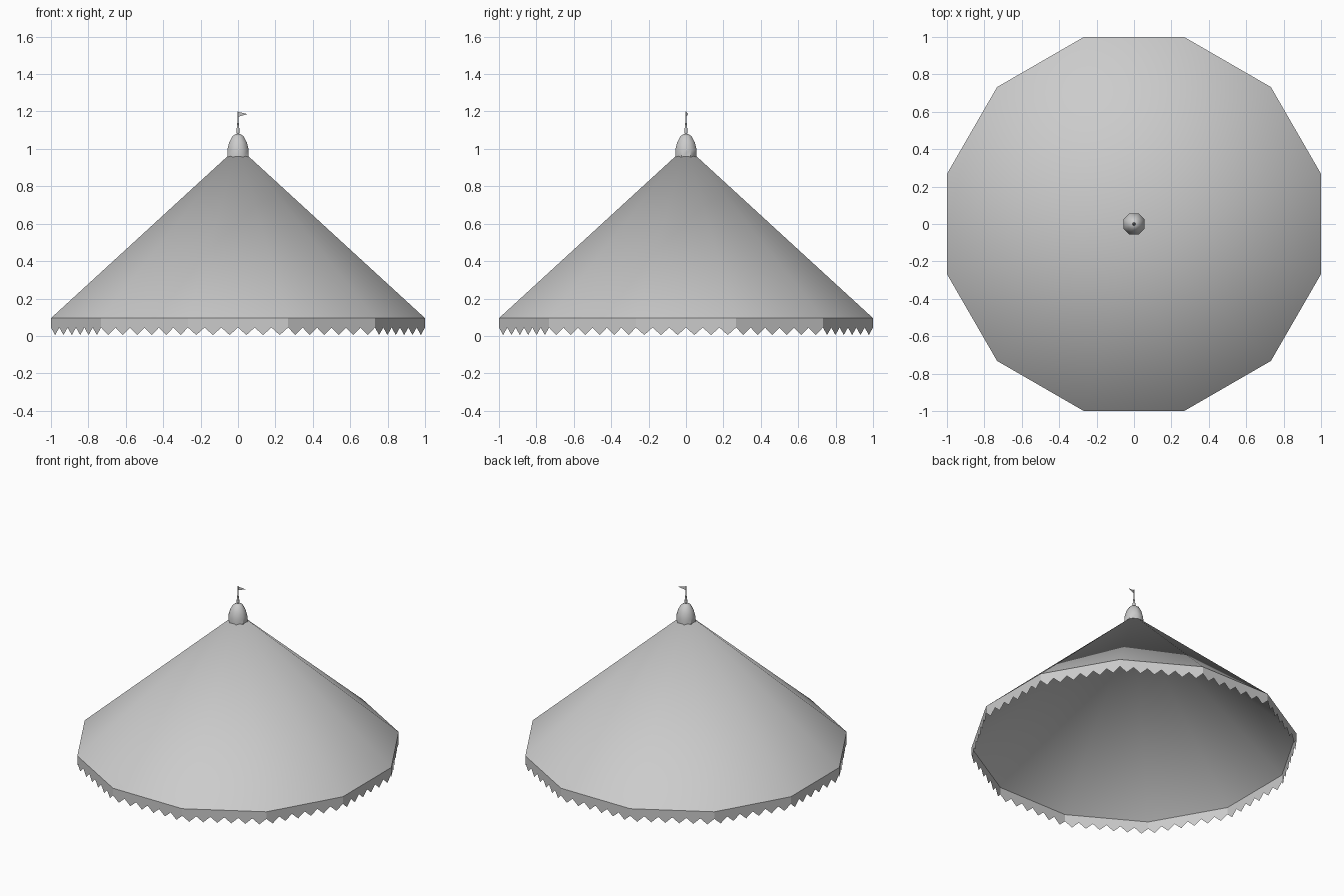
import bpy
import bmesh
from math import sin, cos, pi
from mathutils import Vector

old = bpy.data.objects.get("Cube")
if old:
    bpy.data.objects.remove(old, do_unlink=True)

SIDES = 12
RADIUS = 1 / cos(pi / SIDES)
EAVE_Z, TRIM_Z = 0.095, 0.045
TEETH = 6

grey = bpy.data.materials.new("canvas_grey")
grey.use_nodes = True
colour = (0.6, 0.6, 0.6, 1)
grey.diffuse_color = colour
grey.node_tree.nodes["Principled BSDF"].inputs["Base Color"].default_value = colour


def finish(name, bm, angle=None):
    """Turn a bmesh into a named, shaded object."""
    mesh = bpy.data.meshes.new(name)
    bm.to_mesh(mesh)
    bm.free()
    mesh.materials.append(grey)
    obj = bpy.data.objects.new(name, mesh)
    bpy.context.collection.objects.link(obj)
    if angle:
        bpy.ops.object.select_all(action="DESELECT")
        obj.select_set(True)
        bpy.context.view_layer.objects.active = obj
        bpy.ops.object.shade_smooth_by_angle(angle=angle)
    return obj


def ring_point(k, r, z, sides):
    a = 2 * pi * (k + 0.5) / sides
    return Vector((r * cos(a), r * sin(a), z))


def lathe(name, profile, sides, angle):
    """Revolve (radius, height) pairs; a zero radius closes to a point."""
    bm = bmesh.new()
    rings = []
    for r, z in profile:
        if r == 0:
            rings.append([bm.verts.new((0, 0, z))] * sides)
        else:
            rings.append([bm.verts.new(ring_point(k, r, z, sides)) for k in range(sides)])
    for low, high in zip(rings, rings[1:]):
        for k in range(sides):
            n = (k + 1) % sides
            corners = [low[k], low[n], high[n], high[k]]
            bm.faces.new(list(dict.fromkeys(corners)))
    return finish(name, bm, angle)


# Canvas roof, open underneath
lathe("tent_roof", [(RADIUS, EAVE_Z), (0, 1.012)], SIDES, pi / 5)

# Hanging trim with a zigzag lower edge
bm = bmesh.new()
for k in range(SIDES):
    start = ring_point(k, RADIUS, 0, SIDES)
    end = ring_point(k + 1, RADIUS, 0, SIDES)
    up = Vector((0, 0, 1))
    for t in range(TEETH):
        a = start.lerp(end, t / TEETH)
        b = start.lerp(end, (t + 1) / TEETH)
        tip = (a + b) / 2
        points = [a + up * EAVE_Z, a + up * TRIM_Z, tip + up * 0.005,
                  b + up * TRIM_Z, b + up * EAVE_Z]
        bm.faces.new([bm.verts.new(p) for p in points])
bmesh.ops.remove_doubles(bm, verts=bm.verts, dist=0.0005)
finish("zigzag_trim", bm)

# Domed cap
lathe("roof_cap", [(0.062, 0.957), (0.062, 0.995), (0.051, 1.035),
                   (0.032, 1.068), (0.012, 1.08), (0, 1.08)], 8, pi / 4)

# Spike and flag pole
lathe("finial_spike", [(0.006, 1.078), (0.01, 1.09), (0.007, 1.115), (0.004, 1.14)], 8, pi / 4)
lathe("flag_pole", [(0.003, 1.13), (0.003, 1.2), (0, 1.2)], 6, pi / 4)

# Pennant
bm = bmesh.new()
bm.faces.new([bm.verts.new(p) for p in
              ((0, 0, 1.172), (0.052, 0.012, 1.186), (0, 0, 1.198))])
finish("pennant", bm)
